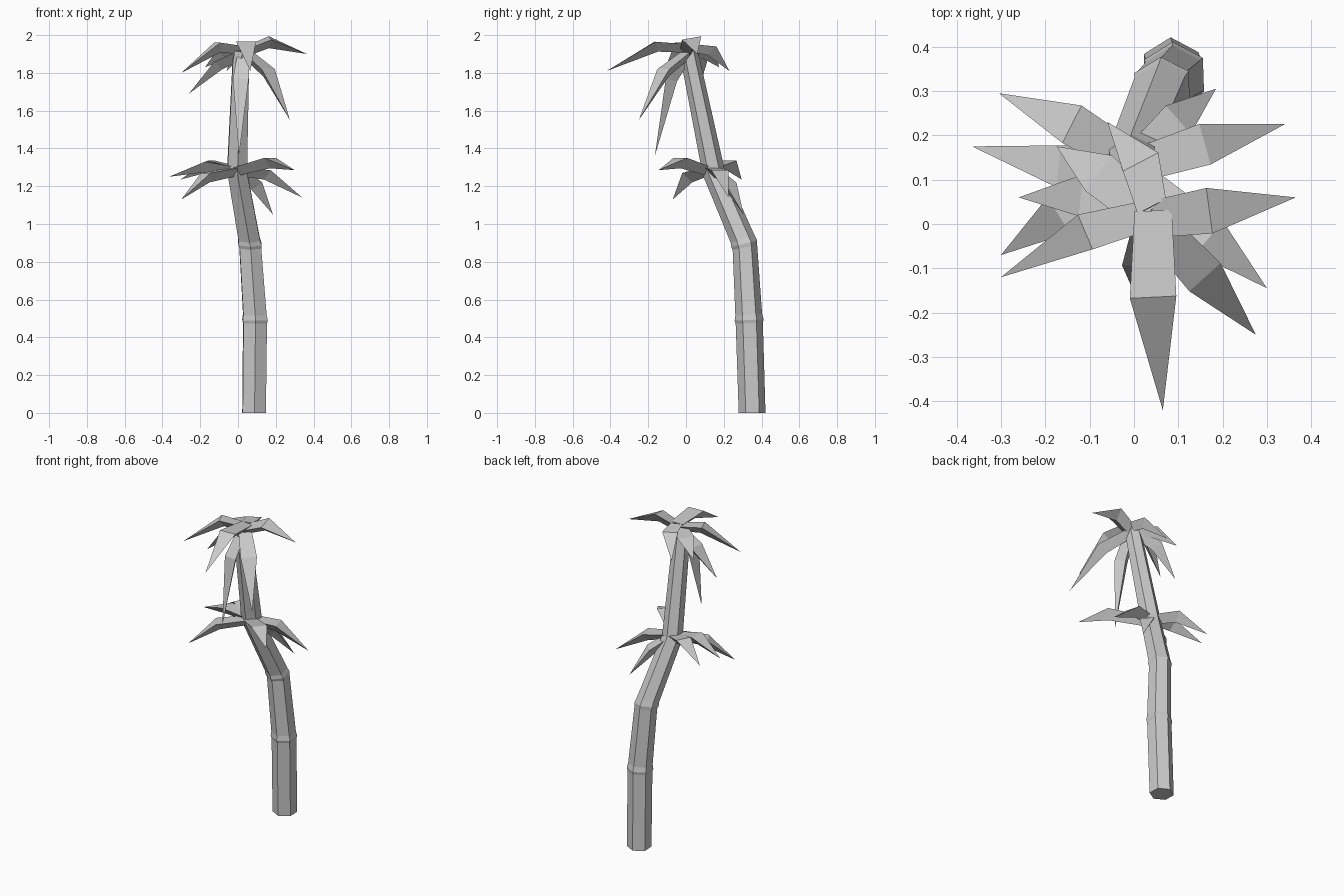
import bpy
import bmesh
from math import cos, sin, radians
from mathutils import Vector

cube = bpy.data.objects.get("Cube")
if cube:
    bpy.data.objects.remove(cube, do_unlink=True)

grey = bpy.data.materials.new("plain grey")
grey.use_nodes = True
colour = (0.6, 0.6, 0.6, 1)
grey.diffuse_color = colour
grey.node_tree.nodes["Principled BSDF"].inputs["Base Color"].default_value = colour


def finish(bm, name):
    bmesh.ops.recalc_face_normals(bm, faces=bm.faces)
    mesh = bpy.data.meshes.new(name)
    bm.to_mesh(mesh)
    bm.free()
    mesh.materials.append(grey)
    bpy.context.collection.objects.link(bpy.data.objects.new(name, mesh))


def loft(bm, rings):
    """Bridge rings of points with quads and cap both ends."""
    loops = [[bm.verts.new(p) for p in ring] for ring in rings]
    n = len(loops[0])
    for a, b in zip(loops, loops[1:]):
        for i in range(n):
            j = (i + 1) % n
            bm.faces.new((a[i], a[j], b[j], b[i]))
    bm.faces.new(loops[0][::-1])
    bm.faces.new(loops[-1])
    return loops


# Bent six-sided trunk: centre, radius, and lean of each ring towards the front
trunk_rings = [
    ((0.085, 0.35, 0.0), 0.071, 0),
    ((0.09, 0.335, 0.475), 0.072, 2),
    ((0.09, 0.334, 0.492), 0.077, 3),
    ((0.089, 0.332, 0.52), 0.071, 4),
    ((0.065, 0.312, 0.875), 0.066, 10),
    ((0.063, 0.308, 0.895), 0.071, 14),
    ((0.059, 0.30, 0.92), 0.066, 18),
    ((-0.005, 0.145, 1.28), 0.06, 18),
    ((0.015, 0.025, 1.86), 0.05, 12),
    ((0.02, 0.015, 1.92), 0.045, 12),
]


def trunk_ring(centre, radius, lean):
    points = []
    for k in range(6):
        a = radians(60 * k + 32)
        x, y = radius * cos(a), radius * sin(a)
        t = radians(lean)
        points.append(Vector(centre) + Vector((x, y * cos(t), y * sin(t))))
    return points


bm = bmesh.new()
loft(bm, [trunk_ring(*r) for r in trunk_rings])
finish(bm, "trunk")


def leaf(name, base, mid, tip, width=0.095, keel=0.055, roll=0):
    """Flat-topped leaf with a keel underneath, bent at mid and ending in a point."""
    base, mid, tip = Vector(base), Vector(mid), Vector(tip)
    run = tip - base
    side = Vector((-run.y, run.x, 0)).normalized()
    rings = []
    for p, d, w, k in ((base, mid - base, 0.8, 0.8), (mid, tip - base, 1, 1)):
        d = d.normalized()
        up = d.cross(side).normalized()
        s = side * cos(radians(roll)) + up * sin(radians(roll))
        u = d.cross(s)
        half = s * width * w / 2
        rings.append((p + half, p - half, p - u * keel * k))
    bm = bmesh.new()
    loops = loft(bm, rings)
    # Replace the outer cap by the pointed end
    bm.faces.remove(bm.faces.get(loops[-1]))
    point = bm.verts.new(tip)
    for i in range(3):
        bm.faces.new((loops[-1][i], loops[-1][(i + 1) % 3], point))
    finish(bm, name)


# Upper crown
top = (0.03, 0.02, 1.94)
leaf("upper_leaf_front", (0.043, 0.03, 1.95), (0.043, -0.165, 1.965), (0.065, -0.42, 1.81), 0.105)
leaf("upper_leaf_left", (0.04, 0.01, 1.93), (0.17, 0.03, 1.985), (0.365, 0.06, 1.9), 0.105, roll=10)
leaf("upper_leaf_right", top, (-0.11, -0.018, 1.96), (-0.3, -0.12, 1.8), 0.085)
leaf("upper_leaf_right_low", (0.02, 0.03, 1.92), (-0.12, 0.065, 1.86), (-0.26, 0.06, 1.69))
leaf("upper_leaf_front_left", (0.04, 0.01, 1.92), (0.16, -0.12, 1.82), (0.275, -0.25, 1.55))
leaf("upper_leaf_hanging", (0.03, -0.01, 1.9), (0.015, -0.1, 1.77), (0.005, -0.165, 1.36), 0.085)
leaf("upper_leaf_back_right", top, (-0.08, 0.115, 1.92), (-0.175, 0.175, 1.83), 0.1)
leaf("upper_leaf_back", (0.04, 0.04, 1.95), (0.015, 0.14, 1.94), (-0.06, 0.23, 1.81), 0.09)

# Lower crown around the trunk bend
leaf("lower_leaf_front_left", (0.0, 0.11, 1.3), (0.17, -0.03, 1.35), (0.3, -0.145, 1.285))
leaf("lower_leaf_left", (0.0, 0.13, 1.3), (0.16, 0.18, 1.285), (0.34, 0.225, 1.14))
leaf("lower_leaf_back_left", (0.0, 0.14, 1.3), (0.1, 0.235, 1.22), (0.185, 0.305, 1.05), 0.085)
leaf("lower_leaf_back_right", (0.0, 0.14, 1.3), (-0.14, 0.225, 1.335), (-0.305, 0.295, 1.235))
leaf("lower_leaf_right", (0.0, 0.14, 1.3), (-0.17, 0.13, 1.33), (-0.365, 0.175, 1.25))
leaf("lower_leaf_front_right", (0.0, 0.12, 1.3), (-0.17, 0.02, 1.27), (-0.3, -0.07, 1.13))
